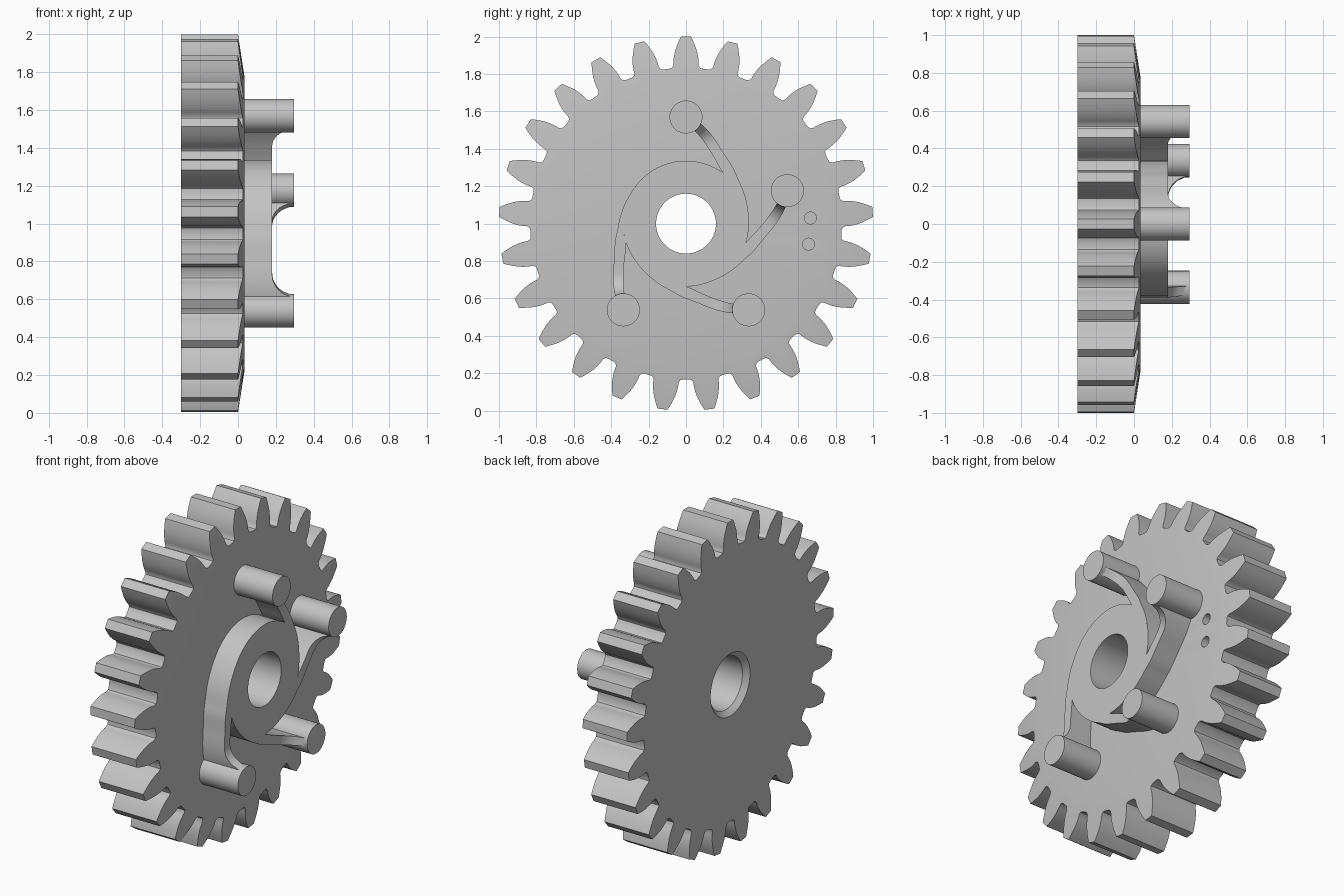
import bpy, bmesh, math
from mathutils import Vector

if "Cube" in bpy.data.objects:
    bpy.data.objects.remove(bpy.data.objects["Cube"])

TEETH = 25
FACE, BACK, DECK, PIN_TOP = 0.034, -0.3, 0.18, 0.295   # positions along the axle (x)
BORE, HUB_R, PIN_R, PIN_ORBIT = 0.16, 0.336, 0.088, 0.57
FILLET = PIN_TOP - DECK

grey = bpy.data.materials.new("plain grey")
grey.use_nodes = True
grey.diffuse_color = (0.55, 0.55, 0.55, 1)
grey.node_tree.nodes["Principled BSDF"].inputs["Base Color"].default_value = (0.55, 0.55, 0.55, 1)


def polar(r, deg, x=0.0):
    """Point around the axle, angle measured from +y towards +z."""
    a = math.radians(deg)
    return Vector((x, r * math.cos(a), 1 + r * math.sin(a)))


def finish(name, bm):
    bmesh.ops.remove_doubles(bm, verts=bm.verts, dist=1e-5)
    bmesh.ops.recalc_face_normals(bm, faces=bm.faces)
    mesh = bpy.data.meshes.new(name)
    bm.to_mesh(mesh)
    bm.free()
    obj = bpy.data.objects.new(name, mesh)
    bpy.context.collection.objects.link(obj)
    mesh.materials.append(grey)
    return obj


def smooth(obj):
    bpy.ops.object.select_all(action="DESELECT")
    obj.select_set(True)
    bpy.context.view_layer.objects.active = obj
    bpy.ops.object.shade_smooth_by_angle(angle=math.radians(30))


def skin(name, sections, closed):
    """Join equal-length rings of points with quads."""
    bm = bmesh.new()
    rows = [[bm.verts.new(p) for p in s] for s in sections]
    pairs = list(zip(rows, rows[1:])) + ([(rows[-1], rows[0])] if closed else [])
    for a, b in pairs:
        for i in range(len(a)):
            j = (i + 1) % len(a)
            bm.faces.new((a[i], a[j], b[j], b[i]))
    if not closed:
        bm.faces.new(rows[-1])
    return finish(name, bm)


def cylinder(name, y, z, r, x0, x1):
    bpy.ops.mesh.primitive_cylinder_add(vertices=48, radius=r, depth=x1 - x0,
                                        location=((x0 + x1) / 2, y, z),
                                        rotation=(0, math.pi / 2, 0))
    obj = bpy.context.object
    obj.name = name
    obj.data.materials.append(grey)
    return obj


# Gear body: half tooth as (radius, half angle), mirrored and repeated
half = [(0.833, 6.0), (0.837, 5.1), (0.85, 4.55), (0.87, 4.45), (0.895, 4.15),
        (0.926, 3.6), (0.955, 2.85), (0.98, 2.15), (1.0, 1.53)]
tooth = [(r, -a) for r, a in half] + [(r, a) for r, a in reversed(half)]
outline = [(r, 90 + k * 360 / TEETH + a) for k in range(TEETH) for r, a in tooth]


def ring(r, x):
    return [polar(r, a, x) for _, a in outline]


def cone_x(r):
    return FACE * (1 - (r - 0.78) / 0.22)


gear = skin("gear_body", [
    [polar(r, a, BACK) for r, a in outline],
    [polar(r, a, cone_x(r)) for r, a in outline],
    ring(0.78, FACE), ring(BORE, FACE),
    ring(BORE, BACK + 0.03), ring(0.19, BACK)], True)

# Two small blind holes in the face
for y, z in ((0.665, 1.03), (0.655, 0.89)):
    cutter = cylinder("hole_cutter", y, z, 0.032, FACE - 0.08, FACE + 0.1)
    cutter.hide_render = True
    cut = gear.modifiers.new("hole", "BOOLEAN")
    cut.operation, cut.object, cut.solver = "DIFFERENCE", cutter, "EXACT"
    bpy.context.view_layer.objects.active = gear
    bpy.ops.object.modifier_apply(modifier=cut.name)
    bpy.data.objects.remove(cutter)
smooth(gear)

# Raised hub around the bore
smooth(skin("hub", [ring(BORE, FACE), ring(HUB_R, FACE),
                    ring(HUB_R, DECK), ring(BORE, DECK)], True))

# Curved arm edges as (radius, angle from its pin)
inner = [(0.336, -108), (0.336, -81), (0.336, -54), (0.336, -36),
         (0.397, -20.5), (0.496, -5.7), (0.55, 0)]
outer = [(0.336, -108), (0.338, -81), (0.36, -54), (0.388, -41),
         (0.434, -26.5), (0.537, -9), (0.57, -3)]


def spline(points, steps=10):
    """Catmull-Rom curve through the points."""
    pts = [Vector(p) for p in points]
    pts = [2 * pts[0] - pts[1]] + pts + [2 * pts[-1] - pts[-2]]
    out = []
    for a, b, c, d in zip(pts, pts[1:], pts[2:], pts[3:]):
        for s in range(steps):
            t = s / steps
            out.append(0.5 * (2 * b + (c - a) * t + (2 * a - 5 * b + 4 * c - d) * t ** 2
                              + (3 * b - a - 3 * c + d) * t ** 3))
    return out + [pts[-2]]


def arm_top(point, pin):
    """Deck height, sweeping up in a quarter round next to the pin."""
    d = (point - pin).length
    away = min(max(PIN_R + FILLET - d, 0), FILLET)
    return min(PIN_TOP - math.sqrt(FILLET ** 2 - away ** 2), PIN_TOP - 0.002)


# Four arms and pins on a five-way spacing, with one place left empty
for k in range(4):
    angle = 90 - 72 * k
    pin = polar(PIN_ORBIT, angle)
    sections = []
    for i, o in zip(spline(inner), spline(outer)):
        p = polar(max(i[0], HUB_R), angle + i[1])
        q = polar(max(o[0], HUB_R), angle + o[1])
        sections.append([Vector((x, v.y, v.z)) for x, v in
                         ((FACE - 0.01, p), (FACE - 0.01, q),
                          (arm_top(q, pin), q), (arm_top(p, pin), p))])
    # the arm starts as a single upright edge on the hub
    smooth(skin(f"arm_{k + 1}", sections, False))
    smooth(cylinder(f"pin_{k + 1}", pin.y, pin.z, PIN_R, FACE - 0.01, PIN_TOP))
